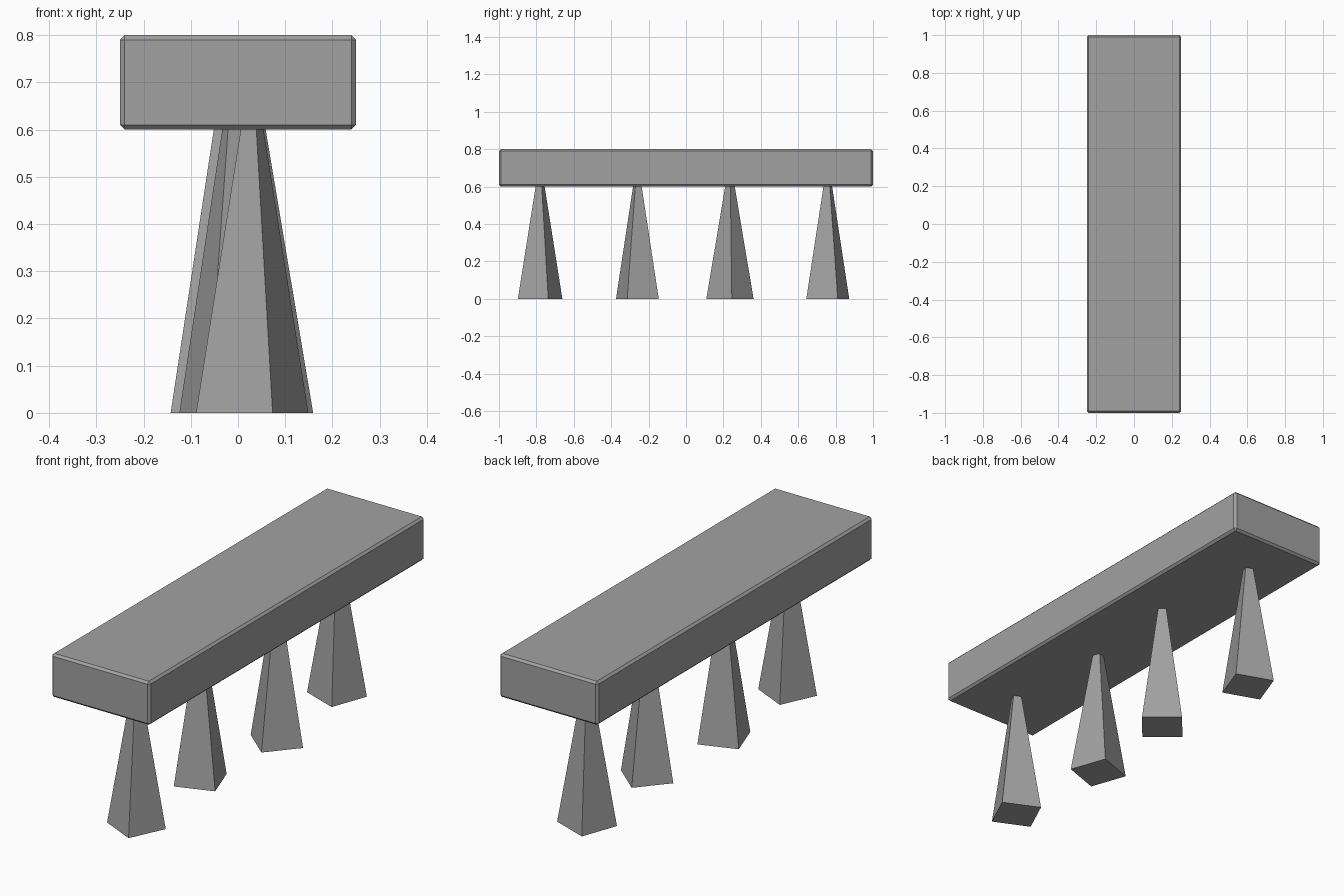
import bpy
import bmesh
from math import radians
from mathutils import Matrix

cube = bpy.data.objects.get("Cube")
if cube:
    bpy.data.objects.remove(cube, do_unlink=True)

# One plain grey for the whole bench
GREY = (0.36, 0.36, 0.36, 1)
stone = bpy.data.materials.new("stone_grey")
stone.use_nodes = True
stone.diffuse_color = GREY
bsdf = next(n for n in stone.node_tree.nodes if n.type == "BSDF_PRINCIPLED")
bsdf.inputs["Base Color"].default_value = GREY


def add_part(name, bm):
    mesh = bpy.data.meshes.new(name)
    bm.to_mesh(mesh)
    bm.free()
    mesh.materials.append(stone)
    obj = bpy.data.objects.new(name, mesh)
    bpy.context.collection.objects.link(obj)
    return obj


# Seat slab with chamfered edges
bm = bmesh.new()
bmesh.ops.create_cube(bm, size=1, matrix=Matrix.Diagonal((0.5, 2, 0.2, 1)))
seat = add_part("seat", bm)
seat.location.z = 0.7
chamfer = seat.modifiers.new("chamfer", "BEVEL")
chamfer.width = 0.01
chamfer.segments = 1

# Four tapered square legs, each slightly off centre and turned: x, y, angle
LEG_HEIGHT = 0.61
LEGS = {
    "front_leg": (0.03, -0.78, 20),
    "front_middle_leg": (-0.01, -0.26, -25.5),
    "back_middle_leg": (0.033, 0.235, 4.5),
    "back_leg": (-0.028, 0.758, 25),
}
for name, (x, y, angle) in LEGS.items():
    bm = bmesh.new()
    bmesh.ops.create_cone(bm, cap_ends=True, segments=4, radius1=0.1265,
                          radius2=0.024, depth=LEG_HEIGHT)
    leg = add_part(name, bm)
    leg.location = (x, y, LEG_HEIGHT / 2)
    leg.rotation_euler.z = radians(angle)
